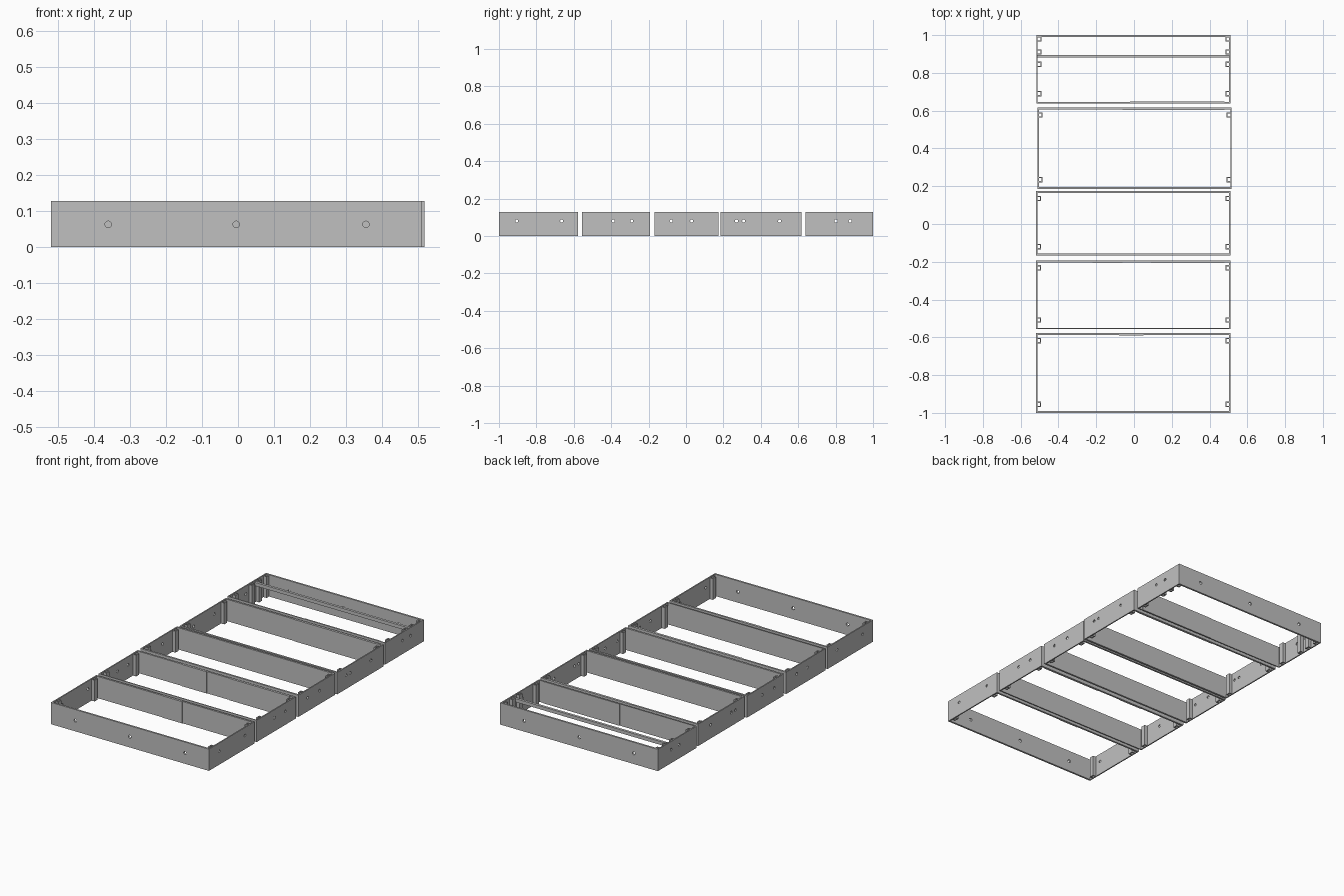
import bpy, bmesh, math
from mathutils import Matrix

if "Cube" in bpy.data.objects:
    bpy.data.objects.remove(bpy.data.objects["Cube"])

H = 0.128           # panel height
END_T, SIDE_T, THIN = 0.011, 0.007, 0.006

grey = bpy.data.materials.new("light steel grey")
grey.diffuse_color = (0.53, 0.53, 0.53, 1)
grey.use_nodes = True
grey.node_tree.nodes["Principled BSDF"].inputs["Base Color"].default_value = grey.diffuse_color


def finish(name, bm):
    me = bpy.data.meshes.new(name)
    bm.to_mesh(me)
    bm.free()
    me.materials.append(grey)
    ob = bpy.data.objects.new(name, me)
    bpy.context.collection.objects.link(ob)
    return ob


def add_box(bm, x0, x1, y0, y1, z0, z1):
    m = Matrix.Translation(((x0 + x1) / 2, (y0 + y1) / 2, (z0 + z1) / 2))
    bmesh.ops.create_cube(bm, size=1, matrix=m @ Matrix.Diagonal((x1 - x0, y1 - y0, z1 - z0, 1)))


def panel(name, x0, x1, y0, y1, holes=(), z0=0, z1=H):
    """Flat panel; holes = list of (axis, position, height, radius) drilled through it."""
    bm = bmesh.new()
    add_box(bm, x0, x1, y0, y1, z0, z1)
    ob = finish(name, bm)
    if not holes:
        return ob
    cut = bmesh.new()
    for axis, p, z, r in holes:
        if axis == 'X':
            m = Matrix.Translation(((x0 + x1) / 2, p, z)) @ Matrix.Rotation(math.pi / 2, 4, 'Y')
        else:
            m = Matrix.Translation((p, (y0 + y1) / 2, z)) @ Matrix.Rotation(math.pi / 2, 4, 'X')
        bmesh.ops.create_cone(cut, cap_ends=True, segments=16, radius1=r, radius2=r, depth=0.05, matrix=m)
    cutter = finish(name + "_drill", cut)
    cutter.hide_render = True
    mod = ob.modifiers.new("holes", 'BOOLEAN')
    mod.operation, mod.solver, mod.object = 'DIFFERENCE', 'EXACT', cutter
    bpy.context.view_layer.objects.active = ob
    bpy.ops.object.modifier_apply(modifier=mod.name)
    bpy.data.objects.remove(cutter)
    return ob


def post(name, wall_x, side, y):
    """Upright channel standing against a side panel, open towards the panel."""
    bm = bmesh.new()
    w, t = 0.028, 0.006
    inner = wall_x - side * (SIDE_T + 0.02)
    a, b = sorted((wall_x - side * SIDE_T, inner))
    for dy in (-w / 2, w / 2 - t):
        add_box(bm, a, b, y + dy, y + dy + t, 0, H - 0.003)
    c, d = sorted((inner, inner + side * t))
    add_box(bm, c, d, y - w / 2 + t, y + w / 2 - t, 0, H - 0.003)
    finish(name, bm)


# Frames: x range, y range, front/back thickness, side hole positions, post positions
frames = [
    (-0.519, 0.511, -1.0, -0.577, END_T, END_T, (-0.905, -0.665), (-0.955, -0.618)),
    (-0.519, 0.511, -0.556, -0.192, THIN, END_T, (-0.39, -0.29), (-0.508, -0.232)),
    (-0.519, 0.511, -0.168, 0.174, END_T, END_T, (-0.08, 0.03), (-0.12, 0.135)),
    (-0.511, 0.517, 0.185, 0.617, END_T, END_T, (0.27, 0.308, 0.5), (0.235, 0.577)),
    (-0.517, 0.511, 0.639, 1.0, THIN, END_T, (0.802, 0.877), (0.69, 0.845, 0.911, 0.98)),
]
end_holes = [('Y', x, 0.063, 0.009) for x in (-0.36, -0.005, 0.355)]

for i, (x0, x1, y0, y1, tf, tb, hy, py) in enumerate(frames):
    n = f"frame_{i + 1}_"
    panel(n + "front_panel", x0, x1, y0, y0 + tf, end_holes if i == 0 else ())
    panel(n + "back_panel", x0, x1, y1 - tb, y1, end_holes if i == 4 else ())
    side_holes = [('X', y, 0.08, 0.008) for y in hy]
    panel(n + "left_panel", x0, x0 + SIDE_T, y0 + tf, y1 - tb, side_holes)
    panel(n + "right_panel", x1 - SIDE_T, x1, y0 + tf, y1 - tb, side_holes)
    for j, y in enumerate(py):
        post(f"{n}left_post_{j + 1}", x0, -1, y)
        post(f"{n}right_post_{j + 1}", x1, 1, y)

# Slim rail across the top of the rear frame
panel("rear_cross_rail", -0.510, 0.504, 0.881, 0.896, z0=0.1, z1=0.12)

# Thin overlapping sheets that make the panel seams
for name, x0, x1, y, d in (("seam_sheet_1", -0.08, 0.05, -0.577 - END_T, -1),
                           ("seam_sheet_2", -0.22, -0.06, -0.192 - END_T, -1),
                           ("seam_sheet_3", 0.09, 0.48, -0.192 - END_T, -1),
                           ("seam_sheet_4", -0.06, 0.48, 0.617 - END_T, -1),
                           ("seam_sheet_5", -0.02, 0.48, 0.639 + THIN, 1)):
    a, b = sorted((y, y + d * 0.003))
    panel(name, x0, x1, a, b)
